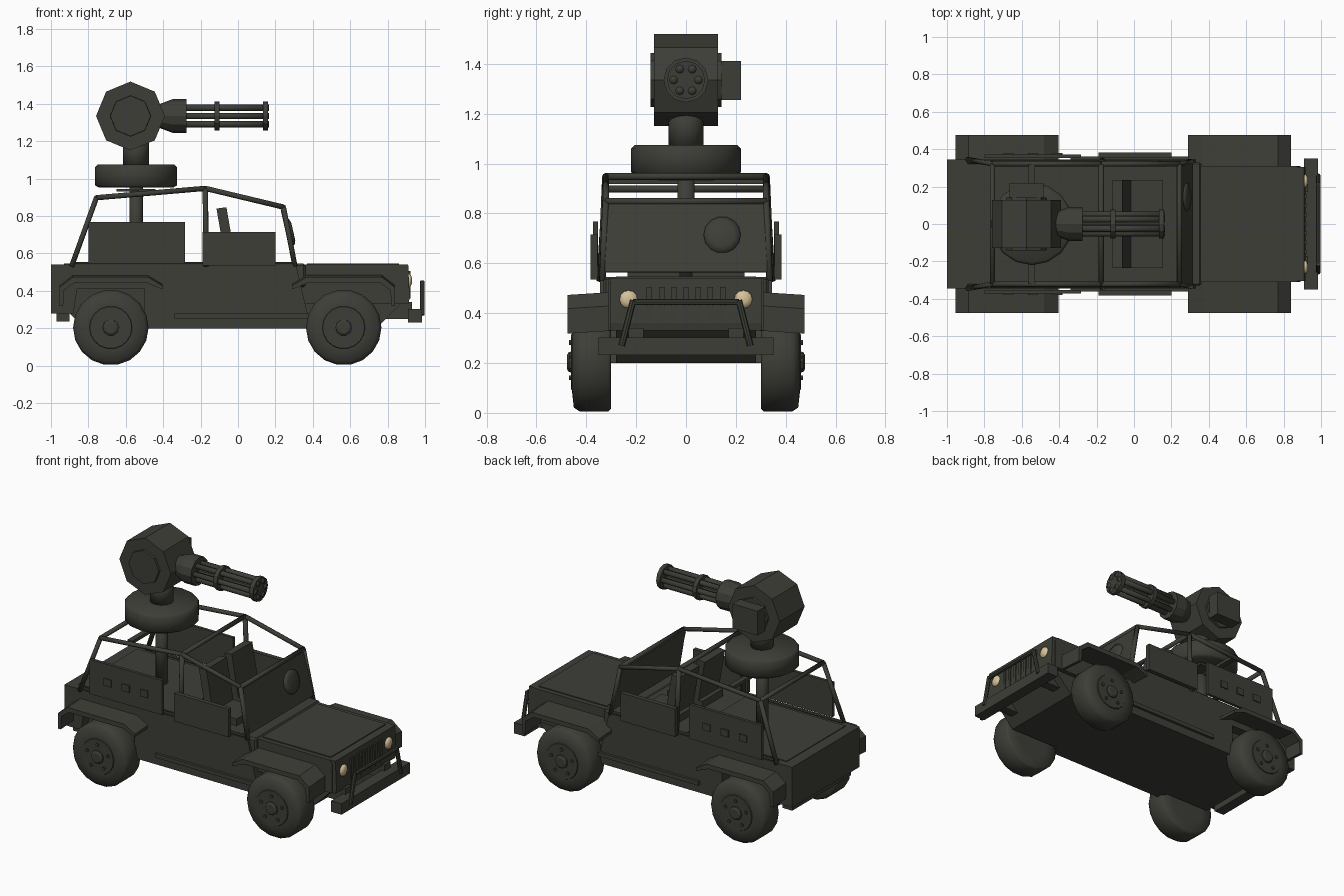
import bpy, bmesh, math
from mathutils import Vector, Matrix

if "Cube" in bpy.data.objects:
    bpy.data.objects.remove(bpy.data.objects["Cube"])


def material(name, rgb):
    m = bpy.data.materials.new(name)
    m.diffuse_color = (*rgb, 1)
    m.use_nodes = True
    m.node_tree.nodes["Principled BSDF"].inputs["Base Color"].default_value = m.diffuse_color
    return m


OLIVE = material("dark_olive", (0.048, 0.048, 0.039))
LAMP = material("lamp_cream", (0.68, 0.54, 0.32))


def finish(name, bm, mat=OLIVE, smooth=False):
    bmesh.ops.recalc_face_normals(bm, faces=bm.faces)
    me = bpy.data.meshes.new(name)
    bm.to_mesh(me)
    bm.free()
    me.materials.append(mat)
    for p in me.polygons:
        p.use_smooth = smooth
    ob = bpy.data.objects.new(name, me)
    bpy.context.collection.objects.link(ob)
    return ob


def box(name, x, y, z, bevel=0, mat=OLIVE):
    """Box from (min, max) ranges."""
    bm = bmesh.new()
    bmesh.ops.create_cube(bm, size=1)
    for v in bm.verts:
        v.co = [(r[0] + r[1]) / 2 + c * (r[1] - r[0]) for r, c in zip((x, y, z), v.co)]
    if bevel:
        bmesh.ops.bevel(bm, geom=bm.edges[:], offset=bevel, segments=1, affect='EDGES')
    return finish(name, bm, mat)


def prism(name, pts, y0, y1, drop=0):
    """xz outline extruded along y; drop lowers the y1 side."""
    bm = bmesh.new()
    a = [bm.verts.new((x, y0, z)) for x, z in pts]
    b = [bm.verts.new((x, y1, z - drop)) for x, z in pts]
    bm.faces.new(a)
    bm.faces.new(b[::-1])
    n = len(pts)
    for i in range(n):
        bm.faces.new((a[i], a[(i + 1) % n], b[(i + 1) % n], b[i]))
    return finish(name, bm)


def lathe(name, rings, origin, axis, n=16, turn=0.0, smooth=True, mat=OLIVE):
    """Closed solid of (distance, radius) rings along an axis."""
    axis = Vector(axis).normalized()
    rot = axis.to_track_quat('Z', 'Y').to_matrix().to_4x4()
    mtx = Matrix.Translation(origin) @ rot
    bm = bmesh.new()
    loops = []
    for d, r in rings:
        loops.append([bm.verts.new(mtx @ Vector((r * math.cos(t), r * math.sin(t), d)))
                      for t in (turn + 2 * math.pi * i / n for i in range(n))])
    for a, b in zip(loops, loops[1:]):
        for i in range(n):
            bm.faces.new((a[i], a[(i + 1) % n], b[(i + 1) % n], b[i]))
    bm.faces.new(loops[0])
    bm.faces.new(loops[-1])
    return finish(name, bm, mat, smooth)


def rod(name, a, b, r, n=8, smooth=False, turn=0.0):
    a, b = Vector(a), Vector(b)
    return lathe(name, [(0, r), ((b - a).length, r)], a, b - a, n, turn, smooth)


# Hull: rear tub, lower hull and hood
prism("tub", [(-1, .28), (-1, .54), (.31, .54), (.39, .2), (-.5, .2), (-.5, .41), (-.86, .41),
              (-.88, .28)], -.345, .345)
prism("lower_hull", [(-.9, .28), (-.82, .2), (.74, .2), (.87, .33), (.87, .42), (-.9, .42)], -.28, .28)
prism("hood", [(.28, .33), (.28, .54), (.87, .54), (.89, .52), (.89, .33)], -.31, .31)
box("hood_panel", (.37, .86), (-.28, .28), (.535, .546))
box("cowl", (.24, .36), (-.33, .33), (.42, .545), .01)
box("rear_deck", (-.93, -.22), (-.3, .3), (.53, .545))
box("rear_step", (-.97, -.9), (-.3, .3), (.235, .285))

# Grille with slots, lamps, bumper and guard
prism("grille", [(.87, .33), (.87, .54), (.91, .54), (.918, .36), (.91, .33)], -.305, .305)
for i in range(7):
    y = (i - 3) * .049
    box("grille_slat", (.9, .921), (y - .011, y + .011), (.36, .505))
box("bumper", (.91, .985), (-.35, .35), (.232, .302))
for s in (-1, 1):
    lathe("headlight", [(0, .038), (.012, .034), (.02, .015)], (.91, s * .23, .455), (1, 0, 0), 12, mat=LAMP)
    rod("guard_post", (.985, s * .258, .27), (.985, s * .212, .452), .013)
    box("bumper_bracket", (.78, .93), (s * .2 - .03, s * .2 + .03), (.25, .34))
rod("guard_bar", (.985, -.213, .444), (.985, .213, .444), .012)

# Wheels and fenders
for end, x in (("rear", -.68), ("front", .565)):
    d = -1 if end == "rear" else 1
    for s in (-1, 1):
        o = (x, s * .3, .204)
        lathe(end + "_tyre", [(0, .12), (0, .19), (.012, .202), (.125, .202), (.15, .185), (.157, .12)],
              o, (0, s, 0), 18)
        lathe(end + "_hub", [(.15, .118), (.162, .112)], o, (0, s, 0), 18, smooth=False)
        lathe(end + "_hub_cap", [(.155, .045), (.17, .042), (.177, .03)], o, (0, s, 0), 10, smooth=False)
        for k in range(5):
            t = 2 * math.pi * k / 5 + math.pi / 2
            lathe(end + "_wheel_bolt", [(.155, .011), (.17, .011)],
                  (x + .078 * math.cos(t), s * .3, .204 + .078 * math.sin(t)), (0, s, 0), 6, smooth=False)
        outline = [(.275, .33), (.275, .43), (.205, .485), (-.2, .485), (-.275, .44),
                   (-.275, .42), (-.19, .455), (.195, .455), (.25, .415), (.255, .33)]
        prism(end + "_fender", [(x + d * px, pz) for px, pz in outline], s * .29, s * .475, .012)

# Side armour, doors and steps
for s in (-1, 1):
    def side(a, b):
        return tuple(sorted((s * a, s * b)))
    box("side_armour", (-.8, -.283), side(.352, .372), (.545, .768))
    for x in (-.67, -.54, -.41):
        box("armour_hatch", (x - .027, x + .027), side(.365, .379), (.63, .675))
    box("door_plate", (-.19, .2), side(.355, .383), (.535, .716))
    box("side_step", (-.34, .38), side(.33, .362), (.252, .278))

# Seats
for s in (-1, 1):
    y0, y1 = sorted((s * .025, s * .235))
    box("seat_cushion", (-.1, .155), (y0, y1), (.53, .585))
    prism("seat_back", [(-.115, .84), (-.062, .847), (-.01, .55), (-.065, .55)], y0, y1)

# Windscreen armour with round hatch
prism("windscreen_plate", [(.228, .835), (.25, .84), (.312, .565), (.288, .562)], -.325, .325)
lathe("windscreen_hatch", [(-.01, .076), (.015, .074), (.024, .05)], (.272, .145, .712), (1, 0, .23), 14)

# Roll cage
path = [(-.89, .345, .53), (-.757, .322, .898), (-.175, .322, .948), (.243, .322, .848), (.305, .335, .53)]
for s in (-1, 1):
    pts = [(x, s * y, z) for x, y, z in path]
    for a, b in zip(pts, pts[1:]):
        rod("cage_side_bar", a, b, .014, smooth=True)
    rod("cage_pillar", pts[2], (-.17, s * .34, .53), .015, smooth=True)
    rod("cage_base", (-.89, s * .33, .545), (.3, s * .33, .545), .01)
for x, y, z in path[1:4]:
    rod("cage_cross_bar", (x, -y, z), (x, y, z), .014, smooth=True)

# Turret mount
CX = -.545
rod("turret_post", (CX, 0, .53), (CX, 0, .97), .036, 10, True)
box("turret_beam", (-.565, -.53), (-.322, .322), (.918, .938))
box("turret_plate", (-.65, -.44), (-.11, .11), (.93, .945))
lathe("turret_ring", [(.953, .2), (.965, .22), (1.06, .22), (1.075, .205)], (CX, 0, 0), (0, 0, 1), 16)
lathe("turret_neck", [(1.06, .07), (1.22, .07)], (CX, 0, 0), (0, 0, 1), 12)

# Gun housing, ammunition box and rotary barrels
GX, GZ = -.575, 1.335
lathe("gun_housing", [(-.128, .184), (.128, .184)], (GX, 0, GZ), (0, 1, 0), 8, smooth=False)
for s in (-1, 1):
    lathe("housing_cap", [(.12, .11), (.143, .108)], (GX, 0, GZ), (0, s, 0), 8, smooth=False)
box("ammunition_box", (-.665, -.485), (.142, .22), (1.255, 1.412))
lathe("gun_collar", [(-.43, .06), (-.35, .09), (-.275, .09)], (0, 0, GZ), (1, 0, 0), 12, smooth=False)
for k in range(6):
    t = math.pi * k / 3
    y, z = .05 * math.cos(t), GZ + .05 * math.sin(t)
    rod("gun_barrel", (-.29, y, z), (.165, y, z), .017, 8, True)
for x in (-.125, .133):
    rod("barrel_clamp", (x, 0, GZ), (x + .027, 0, GZ), .077, 12)
rod("barrel_spindle", (-.28, 0, GZ), (.14, 0, GZ), .014)
